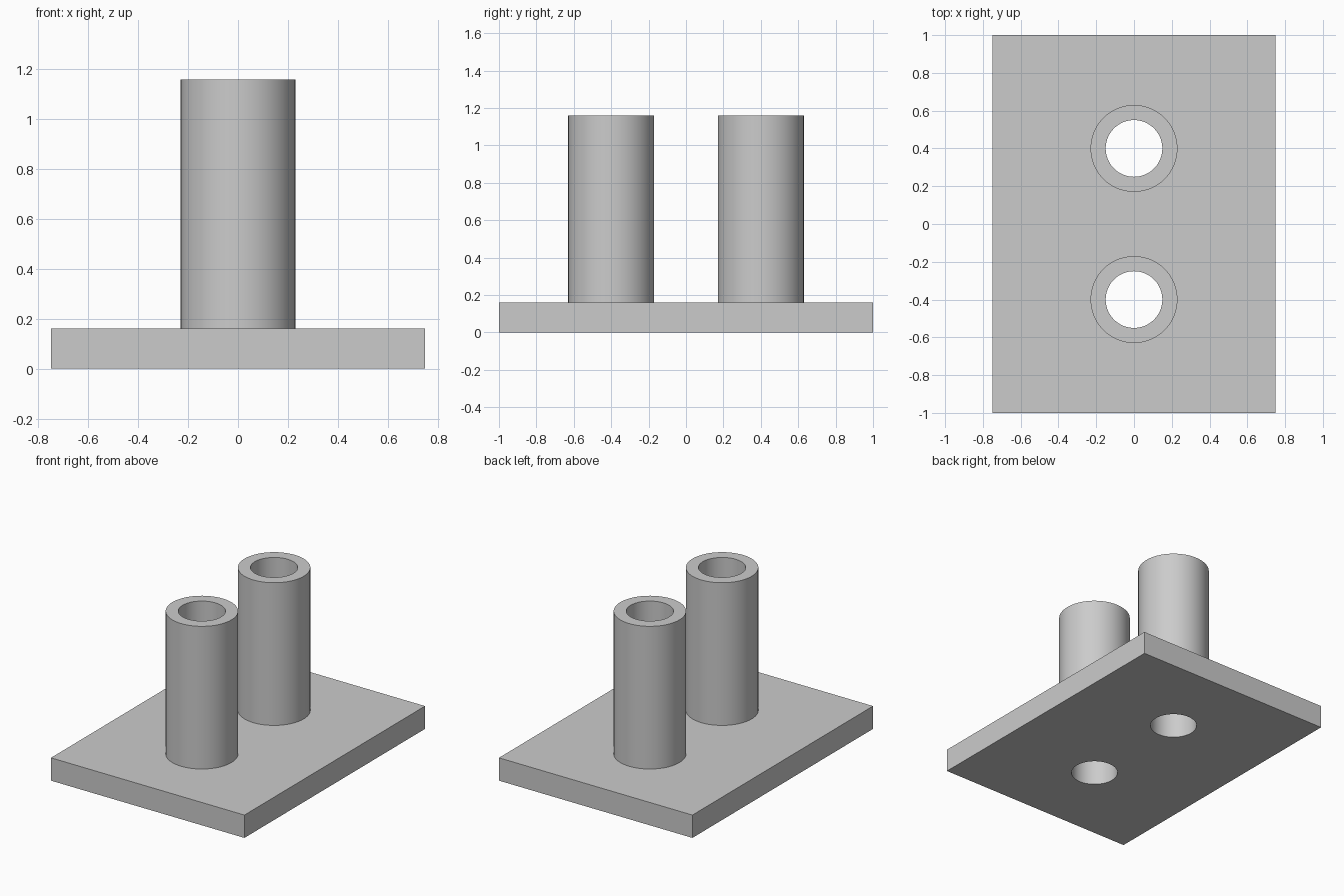
import bpy
import bmesh
from math import cos, sin, tau

PLATE_X, PLATE_Y, PLATE_Z = 1.5, 2.0, 0.16
TOP_Z = 1.16
OUTER_R, BORE_R = 0.23, 0.15
TUBE_Y = 0.4
SIDES = 64

default_cube = bpy.data.objects.get("Cube")
if default_cube:
    bpy.data.objects.remove(default_cube, do_unlink=True)

grey = bpy.data.materials.new("plain grey")
grey.use_nodes = True
colour = (0.6, 0.6, 0.6, 1)
grey.diffuse_color = colour
grey.node_tree.nodes["Principled BSDF"].inputs["Base Color"].default_value = colour


def finish(bm, name):
    """Turn a bmesh into a grey object with sharp edges kept."""
    bmesh.ops.recalc_face_normals(bm, faces=bm.faces)
    mesh = bpy.data.meshes.new(name)
    bm.to_mesh(mesh)
    bm.free()
    mesh.materials.append(grey)
    obj = bpy.data.objects.new(name, mesh)
    bpy.context.collection.objects.link(obj)
    return obj


def smooth(obj):
    bpy.ops.object.select_all(action="DESELECT")
    obj.select_set(True)
    bpy.context.view_layer.objects.active = obj
    bpy.ops.object.shade_smooth_by_angle()


def revolve(name, profile, y, closed):
    """Revolve an (r, z) profile about a vertical axis at the given y."""
    bm = bmesh.new()
    rings = [[bm.verts.new((r * cos(tau * i / SIDES), y + r * sin(tau * i / SIDES), z))
              for i in range(SIDES)] for r, z in profile]
    for a, b in zip(rings, rings[1:]):
        for i in range(SIDES):
            j = (i + 1) % SIDES
            bm.faces.new((a[i], a[j], b[j], b[i]))
    if closed:
        bm.faces.new(rings[0])
        bm.faces.new(rings[-1])
    return finish(bm, name)


# Base plate
bm = bmesh.new()
bmesh.ops.create_cube(bm, size=1)
bmesh.ops.scale(bm, vec=(PLATE_X, PLATE_Y, PLATE_Z), verts=bm.verts)
bmesh.ops.translate(bm, vec=(0, 0, PLATE_Z / 2), verts=bm.verts)
plate = finish(bm, "base_plate")

for side, y in (("front", -TUBE_Y), ("back", TUBE_Y)):
    # Bore through the plate
    cutter = revolve(side + "_bore_cutter", [(BORE_R, -0.1), (BORE_R, PLATE_Z + 0.1)], y, True)
    cut = plate.modifiers.new(side + " bore", "BOOLEAN")
    cut.operation = "DIFFERENCE"
    cut.solver = "EXACT"
    cut.object = cutter
    bpy.context.view_layer.objects.active = plate
    bpy.ops.object.modifier_apply(modifier=cut.name)
    bpy.data.objects.remove(cutter, do_unlink=True)

    # Hollow tube standing on the plate
    tube = revolve(side + "_tube", [(OUTER_R, PLATE_Z), (OUTER_R, TOP_Z),
                                    (BORE_R, TOP_Z), (BORE_R, PLATE_Z)], y, False)
    smooth(tube)

smooth(plate)
